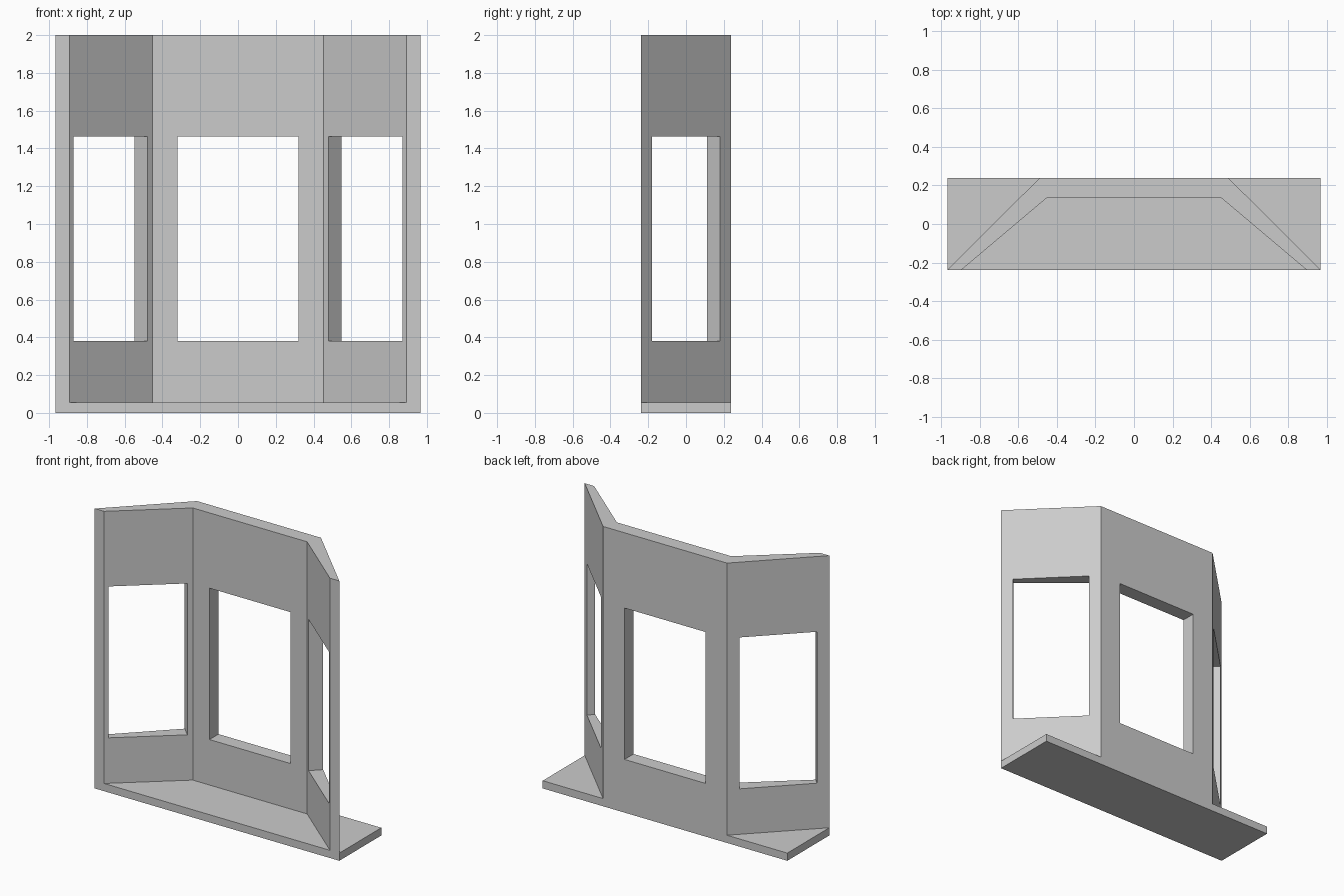
import bpy
import bmesh
from mathutils import Vector

cube = bpy.data.objects.get("Cube")
if cube:
    bpy.data.objects.remove(cube, do_unlink=True)

# Main dimensions
HALF_W, HALF_D = 0.967, 0.237
BASE_H, TOP = 0.055, 2.0
BACK_X = 0.49
INNER_X, INNER_Y, INNER_END = 0.452, 0.135, 0.893
SILL, HEAD = 0.38, 1.462

grey = bpy.data.materials.new("plain grey")
grey.use_nodes = True
grey.diffuse_color = (0.6, 0.6, 0.6, 1)
grey.node_tree.nodes["Principled BSDF"].inputs["Base Color"].default_value = (0.6, 0.6, 0.6, 1)


def prism(name, outline, z0, z1):
    """Extrude a plan outline upward from z0 to z1."""
    bm = bmesh.new()
    face = bm.faces.new([bm.verts.new((x, y, z0)) for x, y in outline])
    top = bmesh.ops.extrude_face_region(bm, geom=[face])["geom"]
    verts = [v for v in top if isinstance(v, bmesh.types.BMVert)]
    bmesh.ops.translate(bm, verts=verts, vec=(0, 0, z1 - z0))
    bmesh.ops.recalc_face_normals(bm, faces=bm.faces)
    mesh = bpy.data.meshes.new(name)
    bm.to_mesh(mesh)
    bm.free()
    mesh.materials.append(grey)
    obj = bpy.data.objects.new(name, mesh)
    bpy.context.collection.objects.link(obj)
    return obj


def cut_window(wall, a, b):
    """Cut an opening square to the outer wall line running from a to b."""
    a, b = Vector(a), Vector(b)
    along = (b - a).normalized()
    out = Vector((-along.y, along.x)) * 0.3
    cutter = prism("window_cutter", [a - out, b - out, b + out, a + out], SILL, HEAD)
    cutter.hide_render = True
    mod = wall.modifiers.new("window", "BOOLEAN")
    mod.operation, mod.solver, mod.object = "DIFFERENCE", "EXACT", cutter
    bpy.context.view_layer.objects.active = wall
    bpy.ops.object.modifier_apply(modifier=mod.name)
    bpy.data.objects.remove(cutter, do_unlink=True)


# Floor slab
prism("base", [(-HALF_W, -HALF_D), (HALF_W, -HALF_D),
               (HALF_W, HALF_D), (-HALF_W, HALF_D)], 0, BASE_H)

# Three-sided bay wall
half = [(BACK_X, HALF_D), (HALF_W, -HALF_D), (INNER_END, -HALF_D), (INNER_X, INNER_Y)]
wall = prism("bay_wall", half + [(-x, y) for x, y in reversed(half)], BASE_H, TOP)

# Centre window, then one in each angled side
cut_window(wall, (-0.32, HALF_D), (0.32, HALF_D))
outer_a, outer_b = Vector((HALF_W, -HALF_D)), Vector((BACK_X, HALF_D))
for side in (-1, 1):
    ends = [outer_a.lerp(outer_b, t) for t in (0.12, 0.88)]
    cut_window(wall, *[(side * p.x, p.y) for p in ends])
